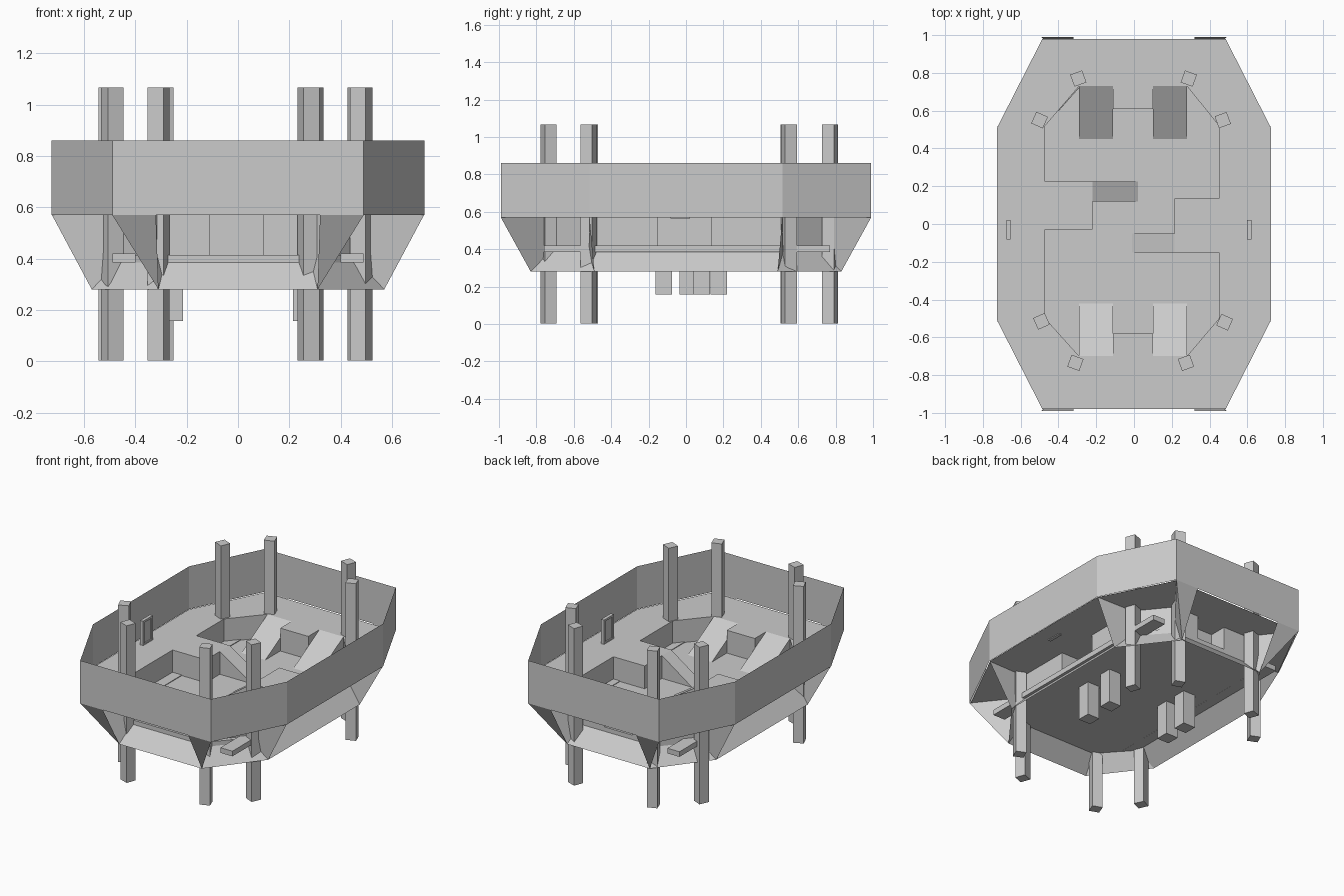
import bpy, bmesh, math
from mathutils import Matrix, Vector

cube = bpy.data.objects.get("Cube")
if cube:
    bpy.data.objects.remove(cube, do_unlink=True)

grey = bpy.data.materials.new("light_grey")
grey.use_nodes = True
grey.diffuse_color = (0.6, 0.6, 0.6, 1)
for node in grey.node_tree.nodes:
    if node.type == 'BSDF_PRINCIPLED':
        node.inputs["Base Color"].default_value = (0.6, 0.6, 0.6, 1)

DECK, TOP = 0.57, 0.86
PLATE, PIT = 0.385, 0.415
RIM = 0.28


def finish(name, bm):
    mesh = bpy.data.meshes.new(name)
    bm.to_mesh(mesh)
    bm.free()
    mesh.materials.append(grey)
    obj = bpy.data.objects.new(name, mesh)
    bpy.context.collection.objects.link(obj)
    return obj


def ring(bm, pts, z):
    return [bm.verts.new((x, y, z)) for x, y in pts]


def loft(bm, a, b):
    n = len(a)
    for i in range(n):
        j = (i + 1) % n
        bm.faces.new((a[i], a[j], b[j], b[i]))


def box(name, centre, size, turn=0):
    bm = bmesh.new()
    m = (Matrix.Translation(centre) @ Matrix.Rotation(math.radians(turn), 4, 'Z')
         @ Matrix.Diagonal((*size, 1)))
    bmesh.ops.create_cube(bm, size=1, matrix=m)
    return finish(name, bm)


def panels(name, polys):
    bm = bmesh.new()
    for poly in polys:
        bm.faces.new([bm.verts.new(p) for p in poly])
    return finish(name, bm)


def octagon(sx, sy, ex, ey):
    return [(sx, -sy), (sx, sy), (ex, ey), (-ex, ey),
            (-sx, sy), (-sx, -sy), (-ex, -ey), (ex, -ey)]


# Upper bulwark
outer = octagon(0.727, 0.515, 0.49, 0.99)
bm = bmesh.new()
loft(bm, ring(bm, outer, DECK), ring(bm, outer, TOP))
finish("bulwark", bm)

# Deck with the sunken well cut out of it
well = [(-0.47, -0.03), (-0.22, -0.03), (-0.22, 0.225), (-0.47, 0.225),
        (-0.47, 0.52), (-0.29, 0.73), (-0.11, 0.73), (-0.11, 0.61),
        (0.10, 0.61), (0.10, 0.73), (0.28, 0.73), (0.45, 0.52),
        (0.45, 0.135), (0.215, 0.135), (0.215, -0.15), (0.45, -0.15),
        (0.45, -0.50), (0.28, -0.70), (0.10, -0.70), (0.10, -0.58),
        (-0.11, -0.58), (-0.11, -0.70), (-0.29, -0.70), (-0.47, -0.50)]
bm = bmesh.new()
edges = []
for pts in (octagon(0.725, 0.51, 0.485, 0.98), well):
    loop = ring(bm, pts, DECK)
    edges += [bm.edges.new((loop[i - 1], loop[i])) for i in range(len(loop))]
bmesh.ops.triangle_fill(bm, edges=edges, use_beauty=True, normal=Vector((0, 0, 1)))
bmesh.ops.dissolve_limit(bm, angle_limit=0.01, verts=bm.verts, edges=bm.edges)
finish("deck", bm)

bm = bmesh.new()
loft(bm, ring(bm, well, DECK), ring(bm, well, PLATE + 0.01))
finish("well_walls", bm)

# Bottom plate and the skirt flaring down from it
inner = octagon(0.47, 0.52, 0.285, 0.73)
bm = bmesh.new()
low, high = ring(bm, inner, PLATE), ring(bm, inner, PIT)
loft(bm, low, high)
bm.faces.new(low[::-1])
bm.faces.new(high)
finish("bottom_plate", bm)

bm = bmesh.new()
loft(bm, ring(bm, octagon(0.57, 0.49, 0.31, 0.83), RIM), ring(bm, inner, PLATE))
finish("skirt", bm)

# Ramps at both ends of the well
ramps = []
for x0, x1 in ((-0.29, -0.11), (0.10, 0.28)):
    for y0, y1 in ((0.73, 0.45), (-0.70, -0.42)):
        ramps.append([(x0, y0, DECK), (x1, y0, DECK), (x1, y1, PIT), (x0, y1, PIT)])
        for x in (x0, x1):
            ramps.append([(x, y0, DECK), (x, y1, PIT), (x, y0, PIT)])
panels("end_ramps", ramps)

# Ramps coming down from the two side platforms
ramps = []
for x0, x1, y0, y1 in ((-0.22, 0.02, 0.12, 0.225), (0.215, -0.01, -0.15, -0.05)):
    ramps.append([(x0, y0, DECK), (x0, y1, DECK), (x1, y1, PIT), (x1, y0, PIT)])
    for y in (y0, y1):
        ramps.append([(x0, y, DECK), (x1, y, PIT), (x0, y, PIT)])
panels("middle_ramps", ramps)

# Braces between the bulwark and the skirt
braces = []
for sx in (-1, 1):
    for sy in (-1, 1):
        def at(x, y, z):
            return (sx * x, sy * y, z)
        corner, foot = at(0.49, 0.99, DECK), at(0.31, 0.83, RIM)
        braces.append([corner, at(0.32, 0.99, DECK), foot])
        braces.append([corner, foot, at(0.285, 0.73, PLATE), at(0.285, 0.73, DECK)])
        braces.append([at(0.725, 0.515, DECK), at(0.57, 0.49, RIM),
                       at(0.47, 0.52, PLATE), at(0.47, 0.52, DECK)])
panels("corner_braces", braces)

# Side rails under the deck
for side, sx in (("left", 1), ("right", -1)):
    box(side + "_rail", (sx * 0.445, 0.005, 0.402), (0.09, 1.53, 0.035))

# Eight posts
posts = [(-0.50, 0.55, -24), (-0.295, 0.77, 20), (0.29, 0.77, -20), (0.47, 0.55, 20),
         (0.48, -0.52, -24), (0.275, -0.735, 20), (-0.31, -0.735, -20), (-0.49, -0.515, 24)]
for i, (x, y, turn) in enumerate(posts):
    box("post_%d" % (i + 1), (x, y, 0.535), (0.067, 0.067, 1.065), turn)

# Feet under the bottom plate
for i, (x, y) in enumerate(((0.26, -0.12), (0.26, 0.085), (-0.26, 0.01), (-0.26, 0.175))):
    box("foot_%d" % (i + 1), (x, y, 0.275), (0.09, 0.088, 0.235))

# Small upright frames on the side decks
for side, x in (("left", 0.61), ("right", -0.665)):
    box(side + "_frame_panel", (x, -0.03, 0.65), (0.008, 0.07, 0.14))
    for y in (-0.075, 0.015):
        box(side + "_frame_upright", (x, y, 0.65), (0.022, 0.014, 0.17))
    for z in (0.572, 0.728):
        box(side + "_frame_bar", (x, -0.03, z), (0.022, 0.09, 0.014))
